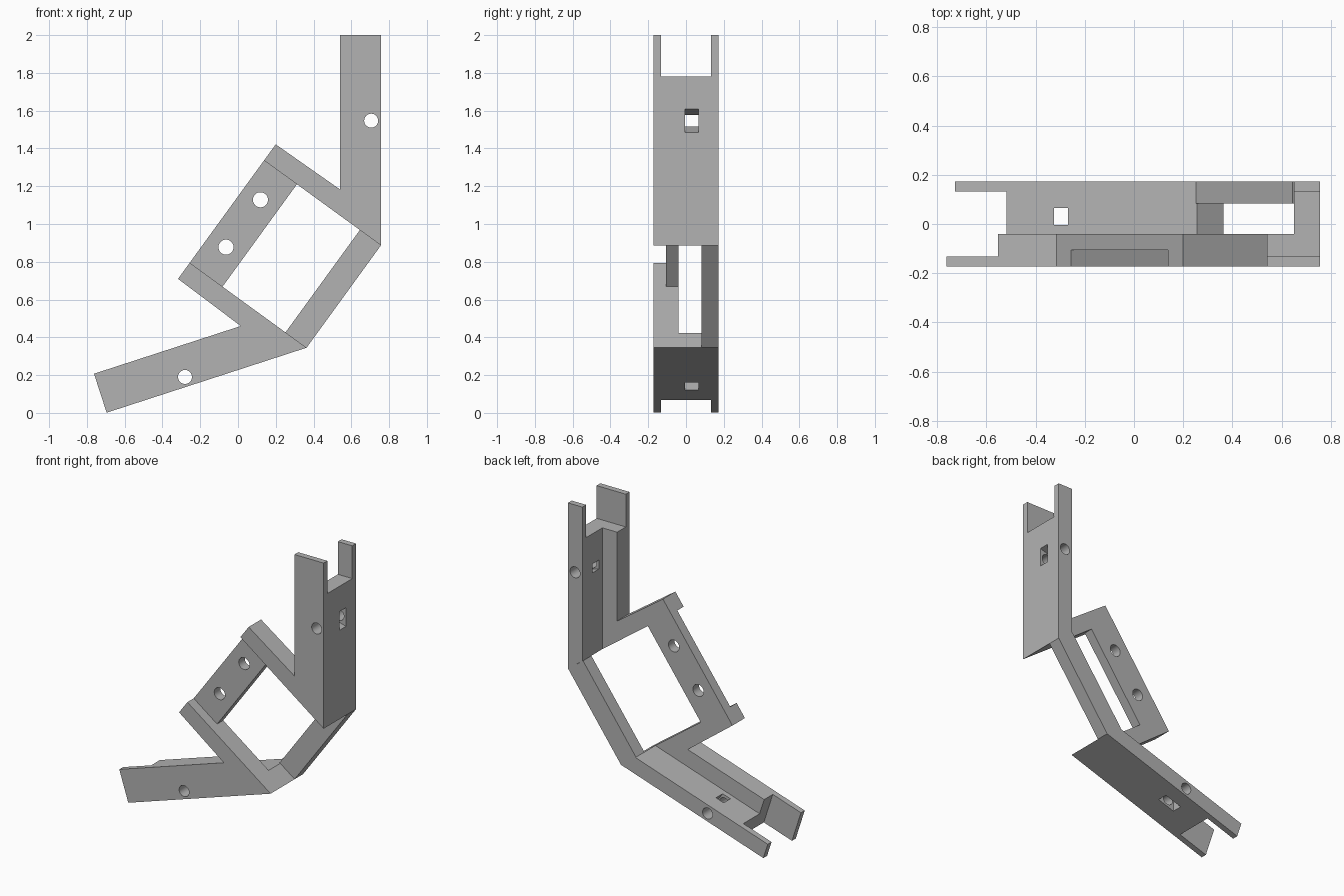
import bpy, bmesh, math
from mathutils import Vector

cube = bpy.data.objects.get("Cube")
if cube:
    bpy.data.objects.remove(cube, do_unlink=True)

grey = bpy.data.materials.new("plain grey")
grey.use_nodes = True
grey.diffuse_color = (0.45, 0.45, 0.45, 1)
grey.node_tree.nodes["Principled BSDF"].inputs["Base Color"].default_value = (0.45, 0.45, 0.45, 1)

# The bracket is symmetric about a tilted axis: u runs along the outer edge, v inwards
MID = Vector((0.56, 0.616))
TILT = math.radians(54)
U = Vector((math.cos(TILT), math.sin(TILT)))
V = Vector((-U.y, U.x))
HALF = 0.335          # half length of the window
REACH = 0.765         # depth of the frame
FRONT, BACK, INNER = -0.172, 0.172, -0.04


def uv(u, v):
    return MID + U * u + V * v


def reflect(p):
    p = Vector(p)
    return p - 2 * (p - MID).dot(U) * U


def prism(name, points, y0, y1):
    """Extrude an outline in the xz plane from y0 to y1."""
    bm = bmesh.new()
    face = bm.faces.new([bm.verts.new((p[0], y0, p[1])) for p in points])
    ext = bmesh.ops.extrude_face_region(bm, geom=[face])
    verts = [g for g in ext["geom"] if isinstance(g, bmesh.types.BMVert)]
    bmesh.ops.translate(bm, verts=verts, vec=(0, y1 - y0, 0))
    bmesh.ops.recalc_face_normals(bm, faces=bm.faces)
    mesh = bpy.data.meshes.new(name)
    bm.to_mesh(mesh)
    bm.free()
    mesh.materials.append(grey)
    ob = bpy.data.objects.new(name, mesh)
    bpy.context.collection.objects.link(ob)
    return ob


def circle(c, r, n=32):
    return [(c[0] + r * math.cos(math.tau * i / n),
             c[1] + r * math.sin(math.tau * i / n)) for i in range(n)]


def combine(ob, tool, operation):
    """Apply a boolean and remove the tool."""
    mod = ob.modifiers.new("boolean", "BOOLEAN")
    mod.object, mod.operation, mod.solver = tool, operation, "EXACT"
    bpy.context.view_layer.update()
    graph = bpy.context.evaluated_depsgraph_get()
    mesh = bpy.data.meshes.new_from_object(ob.evaluated_get(graph))
    ob.modifiers.clear()
    ob.data = mesh
    bpy.data.objects.remove(tool, do_unlink=True)


def smooth(ob):
    bpy.ops.object.select_all(action="DESELECT")
    ob.select_set(True)
    bpy.context.view_layer.objects.active = ob
    bpy.ops.object.shade_smooth_by_angle(angle=math.radians(30))


# Arm outlines, drawn for the upper arm
corner = uv(HALF, 0)
edge = corner.x
side = [(0.54, 2), (edge, 2), corner, uv(HALF, REACH), uv(0.44, REACH), (0.54, 1.183)]
web = [(0.65, 2), (edge, 2), corner, (0.65, 0.965)]
slot = [(0.5, 1.78), (0.8, 1.78), (0.8, 2.1), (0.5, 2.1)]
funnel = [(0.64, 1.52), (0.64, 1.574), (0.767, 1.613), (0.767, 1.481)]
pin = circle((0.705, 1.547), 0.037)

for name, place in (("upper_arm", Vector), ("lower_arm", reflect)):
    def put(label, outline, y0, y1):
        return prism(label, [place(p) for p in outline], y0, y1)
    arm = put(name, side, FRONT, INNER)
    combine(arm, put("web", web, FRONT, BACK), "UNION")
    combine(arm, put("fork_slot", slot, -0.132, 0.132), "DIFFERENCE")
    combine(arm, put("tie_hole", funnel, -0.005, 0.065), "DIFFERENCE")
    combine(arm, put("pin_hole", pin, -0.3, 0.3), "DIFFERENCE")
    smooth(arm)


def band(v0, v1):
    return [uv(-HALF, v0), uv(HALF, v0), uv(HALF, v1), uv(-HALF, v1)]


# Bars joining the two arms
prism("outer_bar", band(0, 0.138), 0.083, BACK)
strip = prism("mounting_strip", band(0.55, REACH), -0.105, INNER)
for u in (-0.155, 0.155):
    combine(strip, prism("screw_hole", circle(uv(u, 0.658), 0.04), -0.3, 0.3), "DIFFERENCE")
smooth(strip)
